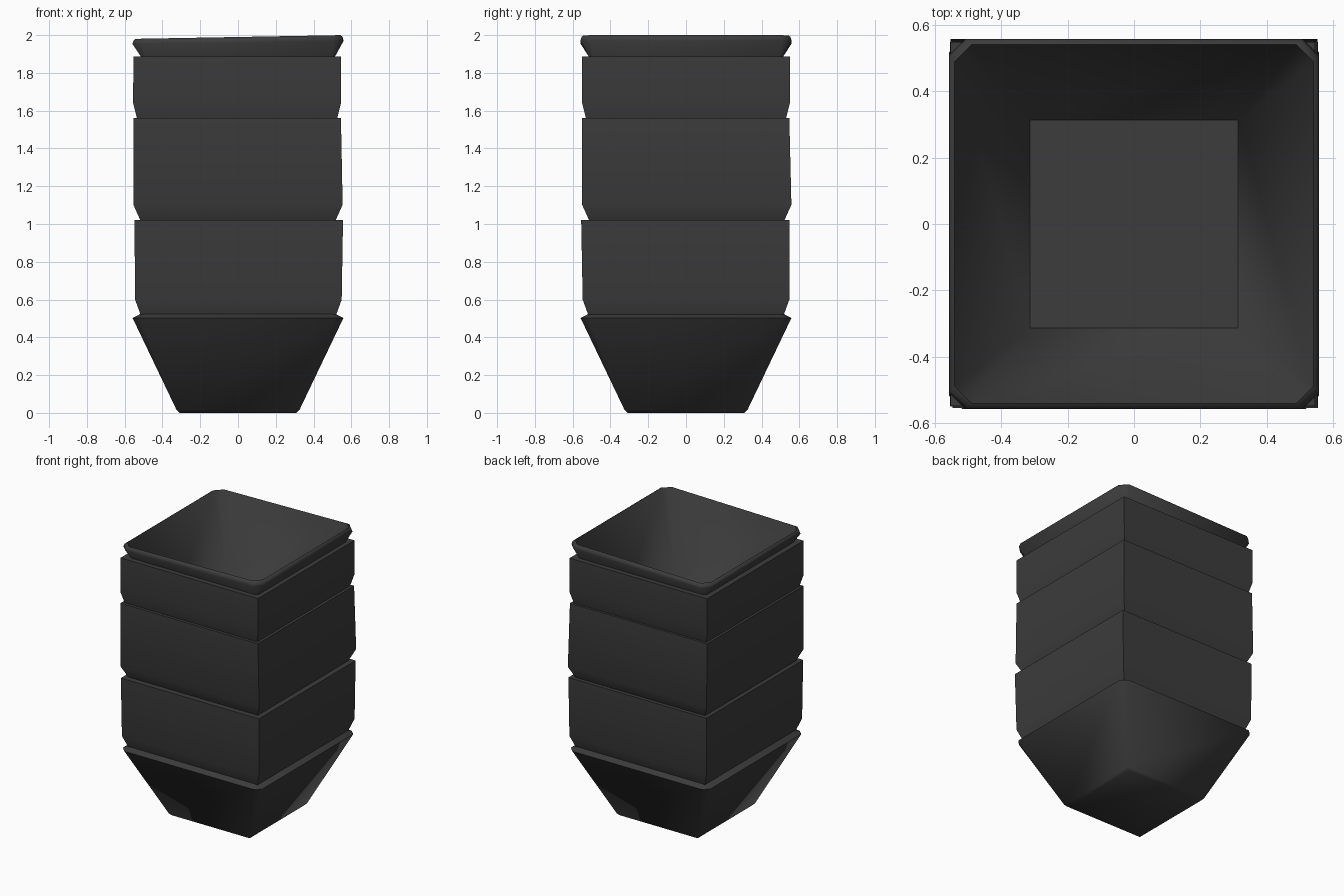
import bpy
import bmesh
import math

cube = bpy.data.objects.get("Cube")
if cube:
    bpy.data.objects.remove(cube, do_unlink=True)

charcoal = bpy.data.materials.new("charcoal")
charcoal.use_nodes = True
color = (0.045, 0.045, 0.045, 1)
charcoal.diffuse_color = color
charcoal.node_tree.nodes["Principled BSDF"].inputs["Base Color"].default_value = color


def square(bm, half, z, shift):
    """Loop of four points."""
    corners = [(1, -1), (1, 1), (-1, 1), (-1, -1)]
    return [bm.verts.new((half * x + shift[0], half * y + shift[1], z)) for x, y in corners]


def cut_square(bm, half, z, cut, tilt):
    """Square loop of eight points with cut corners."""
    a, b = half, half - cut
    loop = [(a, -b), (a, b), (b, a), (-b, a), (-a, b), (-a, -b), (-b, -a), (b, -a)]
    return [bm.verts.new((x, y, z + tilt * x)) for x, y in loop]


def bridge(bm, lower, upper):
    n = len(lower)
    for i in range(n):
        j = (i + 1) % n
        bm.faces.new((lower[i], lower[j], upper[j], upper[i]))


def finish(bm, name):
    bmesh.ops.remove_doubles(bm, verts=bm.verts, dist=0.0001)
    bmesh.ops.recalc_face_normals(bm, faces=bm.faces)
    mesh = bpy.data.meshes.new(name)
    bm.to_mesh(mesh)
    bm.free()
    mesh.materials.append(charcoal)
    mesh.shade_smooth()
    mesh.set_sharp_from_angle(angle=math.radians(60))
    obj = bpy.data.objects.new(name, mesh)
    bpy.context.collection.objects.link(obj)


# Vessel: tapered foot, neck, flared rim, then a tapered basin down to its floor
# Each row is half width, height, corner cut, tilt
profile = [
    (0.31, 0.0, 0, 0), (0.325, 0.015, 0, 0),
    (0.558, 0.502, 0.04, 0), (0.515, 0.525, 0.02, 0),
    (0.51, 1.88, 0.02, 0),
    (0.559, 1.962, 0.05, 0.014), (0.553, 1.982, 0.05, 0.018),
    (0.541, 1.99, 0.05, 0.018),
    (0.314, 1.49, 0, 0),
]
bm = bmesh.new()
loops = [cut_square(bm, *row) for row in profile]
for lower, upper in zip(loops, loops[1:]):
    bridge(bm, lower, upper)
for end in (loops[0], loops[-1]):
    bm.faces.new((end[0], end[2], end[4], end[6]))
finish(bm, "vessel")

# Three square bands around the vessel, each pinched in at its lower edge
# Each row is name, bottom, top, bottom half, flare half, top half, flare shift, top shift
bands = [
    ("lower_band", 0.52, 1.022, 0.518, 0.547, 0.552, (0.002, 0), (0.004, -0.003)),
    ("middle_band", 1.022, 1.56, 0.518, 0.554, 0.549, (0, 0.004), (-0.004, -0.002)),
    ("upper_band", 1.56, 1.887, 0.53, 0.55, 0.55, (-0.005, 0), (-0.004, 0)),
]
for name, low, high, pinch, flare, top, flare_shift, top_shift in bands:
    bm = bmesh.new()
    loops = [
        square(bm, 0.506, low, (0, 0)),
        square(bm, pinch, low, flare_shift),
        square(bm, flare, low + 0.08, flare_shift),
        square(bm, top, high, top_shift),
        square(bm, 0.506, high, (0, 0)),
    ]
    for lower, upper in zip(loops, loops[1:] + loops[:1]):
        bridge(bm, lower, upper)
    finish(bm, name)
